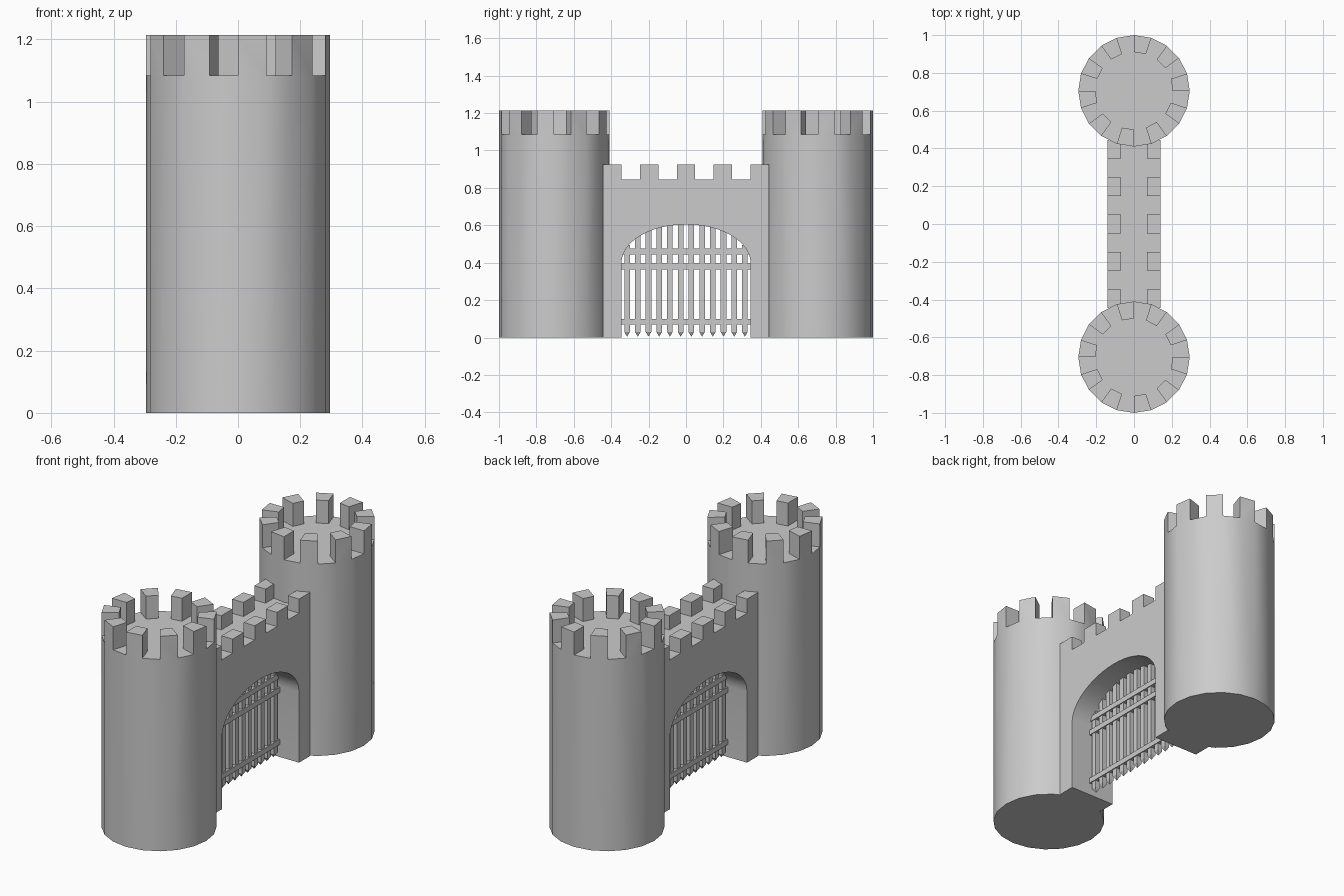
import bpy, bmesh
from math import sin, cos, pi, sqrt, radians

if "Cube" in bpy.data.objects:
    bpy.data.objects.remove(bpy.data.objects["Cube"])

TOWER_Y, R_OUT, R_IN, SIDES = -0.705, 0.295, 0.205, 20
WALL_X, WALL_Y, WALL_Z = 0.14, 0.445, 0.845
ARCH_W, SPRING, RISE = 0.345, 0.40, 0.205


def finish(bm, name, smooth=False):
    bmesh.ops.recalc_face_normals(bm, faces=bm.faces)
    me = bpy.data.meshes.new(name)
    bm.to_mesh(me)
    bm.free()
    if smooth:
        me.shade_smooth()
        me.set_sharp_from_angle(angle=radians(30))
    ob = bpy.data.objects.new(name, me)
    bpy.context.collection.objects.link(ob)
    return ob


def mirror(ob, x, y):
    m = ob.modifiers.new("mirror", 'MIRROR')
    m.use_axis = (x, y, False)
    m.use_mirror_merge = False


def box(bm, x0, x1, y0, y1, z0, z1):
    lo = [bm.verts.new((x, y, z0)) for x, y in ((x0, y0), (x1, y0), (x1, y1), (x0, y1))]
    face = bm.faces.new(lo)
    up = bmesh.ops.extrude_face_region(bm, geom=[face], use_keep_orig=True)
    for v in up["geom"]:
        if isinstance(v, bmesh.types.BMVert):
            v.co.z = z1


# Towers: 20-sided drum, every second rim segment raised into a merlon
def ring(bm, r, z):
    return [bm.verts.new((r * cos(2 * pi * i / SIDES), TOWER_Y + r * sin(2 * pi * i / SIDES), z))
            for i in range(SIDES)]


bm = bmesh.new()
base, rim, inner = ring(bm, R_OUT, 0), ring(bm, R_OUT, 1.085), ring(bm, R_IN, 1.085)
bm.faces.new(base[::-1])
bm.faces.new(inner)
raised = []
for i in range(SIDES):
    j = (i + 1) % SIDES
    bm.faces.new((base[i], base[j], rim[j], rim[i]))
    f = bm.faces.new((rim[i], rim[j], inner[j], inner[i]))
    if i % 2:
        raised.append(f)
for f in bmesh.ops.extrude_discrete_faces(bm, faces=raised)["faces"]:
    for v in f.verts:
        v.co.z = 1.215
# weld merlon feet to the rim
bmesh.ops.remove_doubles(bm, verts=bm.verts, dist=1e-5)
towers = finish(bm, "towers", smooth=True)
mirror(towers, False, True)

# Gate wall: arched profile extruded through its thickness
ARC = 24
profile = [(-WALL_Y, 0), (-WALL_Y, WALL_Z), (WALL_Y, WALL_Z), (WALL_Y, 0), (ARCH_W, 0)]
profile += [(ARCH_W * cos(pi * i / ARC), SPRING + RISE * sin(pi * i / ARC)) for i in range(ARC + 1)]
profile += [(-ARCH_W, 0)]
bm = bmesh.new()
face = bm.faces.new([bm.verts.new((-WALL_X, y, z)) for y, z in profile])
up = bmesh.ops.extrude_face_region(bm, geom=[face], use_keep_orig=True)
bmesh.ops.translate(bm, vec=(2 * WALL_X, 0, 0),
                    verts=[v for v in up["geom"] if isinstance(v, bmesh.types.BMVert)])
finish(bm, "gate_wall", smooth=True)

# Wall battlements on both edges of the walkway
bm = bmesh.new()
step = 2 * WALL_Y / 9
for k in range(0, 9, 2):
    y = -WALL_Y + k * step
    box(bm, 0.07, WALL_X, y, y + step, WALL_Z, 0.925)
mirror(finish(bm, "wall_battlements"), True, False)

# Portcullis uprights with spiked feet
bm = bmesh.new()
H = 0.015
for k in range(12):
    y = -0.315 + k * 0.63 / 11
    top = SPRING + RISE * sqrt(1 - (y / ARCH_W) ** 2) + 0.012
    corners = ((-H, y - H), (H, y - H), (H, y + H), (-H, y + H))
    lo = [bm.verts.new((a, b, 0.03)) for a, b in corners]
    hi = [bm.verts.new((a, b, top)) for a, b in corners]
    tip = bm.verts.new((0, y, 0.005))
    bm.faces.new(hi)
    for i in range(4):
        j = (i + 1) % 4
        bm.faces.new((lo[i], lo[j], hi[j], hi[i]))
        bm.faces.new((lo[j], lo[i], tip))
finish(bm, "portcullis_uprights")

# Portcullis cross bars
bm = bmesh.new()
for z in (0.085, 0.38, 0.46):
    box(bm, -0.02, 0.02, -0.347, 0.347, z - 0.015, z + 0.015)
finish(bm, "portcullis_cross_bars")
